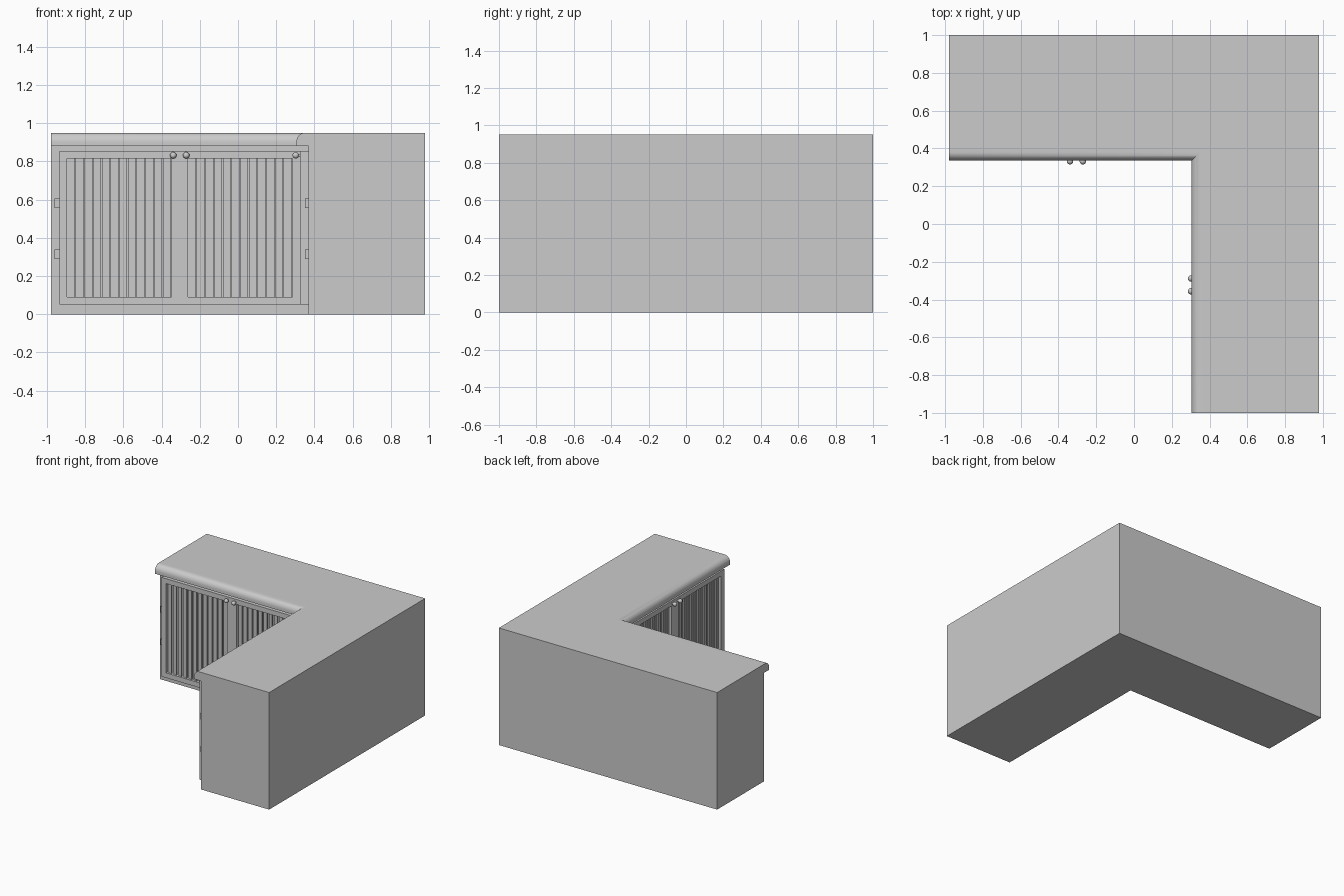
import bpy, bmesh, math
from mathutils import Vector

if "Cube" in bpy.data.objects:
    bpy.data.objects.remove(bpy.data.objects["Cube"])

X, Y, H = 0.98, 1.0, 0.95      # half sizes and height
CX, CY = 0.37, 0.40            # inner corner of the cabinet body


def finish(name, bm, smooth=False):
    bmesh.ops.recalc_face_normals(bm, faces=bm.faces)
    me = bpy.data.meshes.new(name)
    bm.to_mesh(me)
    bm.free()
    ob = bpy.data.objects.new(name, me)
    bpy.context.collection.objects.link(ob)
    if smooth:
        bpy.context.view_layer.objects.active = ob
        ob.select_set(True)
        bpy.ops.object.shade_smooth_by_angle(angle=math.radians(35))
        ob.select_set(False)
    return ob


def prism(bm, base, offset):
    face = bm.faces.new([bm.verts.new(p) for p in base])
    ext = bmesh.ops.extrude_face_region(bm, geom=[face])
    bmesh.ops.translate(bm, vec=offset, verts=[v for v in ext["geom"] if isinstance(v, bmesh.types.BMVert)])
    # the base face is kept by the extrusion when it has no neighbours
    if not face.is_valid:
        bmesh.ops.holes_fill(bm, edges=bm.edges)


# L-shaped cabinet body
bm = bmesh.new()
outline = [(-X, CY), (CX, CY), (CX, -Y), (X, -Y), (X, Y), (-X, Y)]
prism(bm, [(x, y, 0) for x, y in outline], (0, 0, H))
finish("cabinet_body", bm)

# Rounded worktop lip, mitred at the inner corner
profile = [(0, 0.88), (0.065, 0.88), (0.065, 0.90)]
profile += [(0.02 + 0.045 * math.cos(t), 0.90 + 0.05 * math.sin(t))
            for t in [math.pi / 2 * i / 8 for i in range(1, 9)]]
profile.append((0, H))
bm = bmesh.new()
rings = [[bm.verts.new(p(d, z)) for d, z in profile] for p in (
    lambda d, z: (-X, CY - d, z),
    lambda d, z: (CX - d, CY - d, z),
    lambda d, z: (CX - d, -Y, z))]
n = len(profile)
for r, s in zip(rings, rings[1:]):
    for i in range(n):
        bm.faces.new((r[i], r[(i + 1) % n], s[(i + 1) % n], s[i]))
bm.faces.new(rings[0])
bm.faces.new(rings[2])
finish("worktop_lip", bm, True)


# Each front uses u along the cabinet, w outwards and z up
def back_map(u, w, z):
    return Vector((u, CY - w, z))


def side_map(u, w, z):
    return Vector((CX - w, u, z))


def build_front(tag, place, u0, u1):
    mid, T = (u0 + u1) / 2, 0.045
    us = [u0, u0 + 0.04, mid - 0.043, mid + 0.043, u1 - 0.04, u1]
    zs = [0.05, 0.09, 0.815, 0.855]
    out = place(0, T, 0) - place(0, 0, 0)

    # door frame with two openings
    bm = bmesh.new()
    grid = [[bm.verts.new(place(u, 0, z)) for z in zs] for u in us]
    for i in range(5):
        for j in range(3):
            if j == 1 and i in (1, 3):
                continue
            bm.faces.new((grid[i][j], grid[i + 1][j], grid[i + 1][j + 1], grid[i][j + 1]))
    ext = bmesh.ops.extrude_face_region(bm, geom=bm.faces[:])
    bmesh.ops.translate(bm, vec=out, verts=[v for v in ext["geom"] if isinstance(v, bmesh.types.BMVert)])
    finish(tag + "_door_frame", bm)

    # upright slats, slightly turned
    bm = bmesh.new()
    for a, b in ((us[1], us[2]), (us[3], us[4])):
        step = (b - a) / 12
        for k in range(12):
            s, e = a + k * step, a + (k + 1) * step - 0.004
            quad = [(s, 0.012), (e, 0.027), (e, 0.037), (s, 0.022)]
            prism(bm, [place(u, w, zs[1]) for u, w in quad], (0, 0, zs[2] - zs[1]))
    finish(tag + "_door_slats", bm)

    # hinges at both outer edges
    bm = bmesh.new()
    for u in (u0 - 0.025, u1):
        for z in (0.29, 0.555):
            prism(bm, [place(u + a, w, z) for a, w in ((0, 0), (0.025, 0), (0.025, 0.02), (0, 0.02))],
                  (0, 0, 0.05))
    finish(tag + "_hinges", bm)

    # pair of round knobs on short stems
    bm = bmesh.new()
    for side in (-1, 1):
        u = mid + side * 0.034
        ball = bmesh.ops.create_uvsphere(bm, u_segments=20, v_segments=12, radius=0.017)
        bmesh.ops.translate(bm, vec=place(u, 0.068, 0.832), verts=ball["verts"])
        ring = [place(u + 0.007 * math.cos(t), 0.044, 0.832 + 0.007 * math.sin(t))
                for t in [math.tau * i / 12 for i in range(12)]]
        prism(bm, ring, out * 0.4)
    finish(tag + "_knobs", bm, True)


build_front("back", back_map, -0.935, 0.325)
build_front("side", side_map, -0.955, 0.31)
